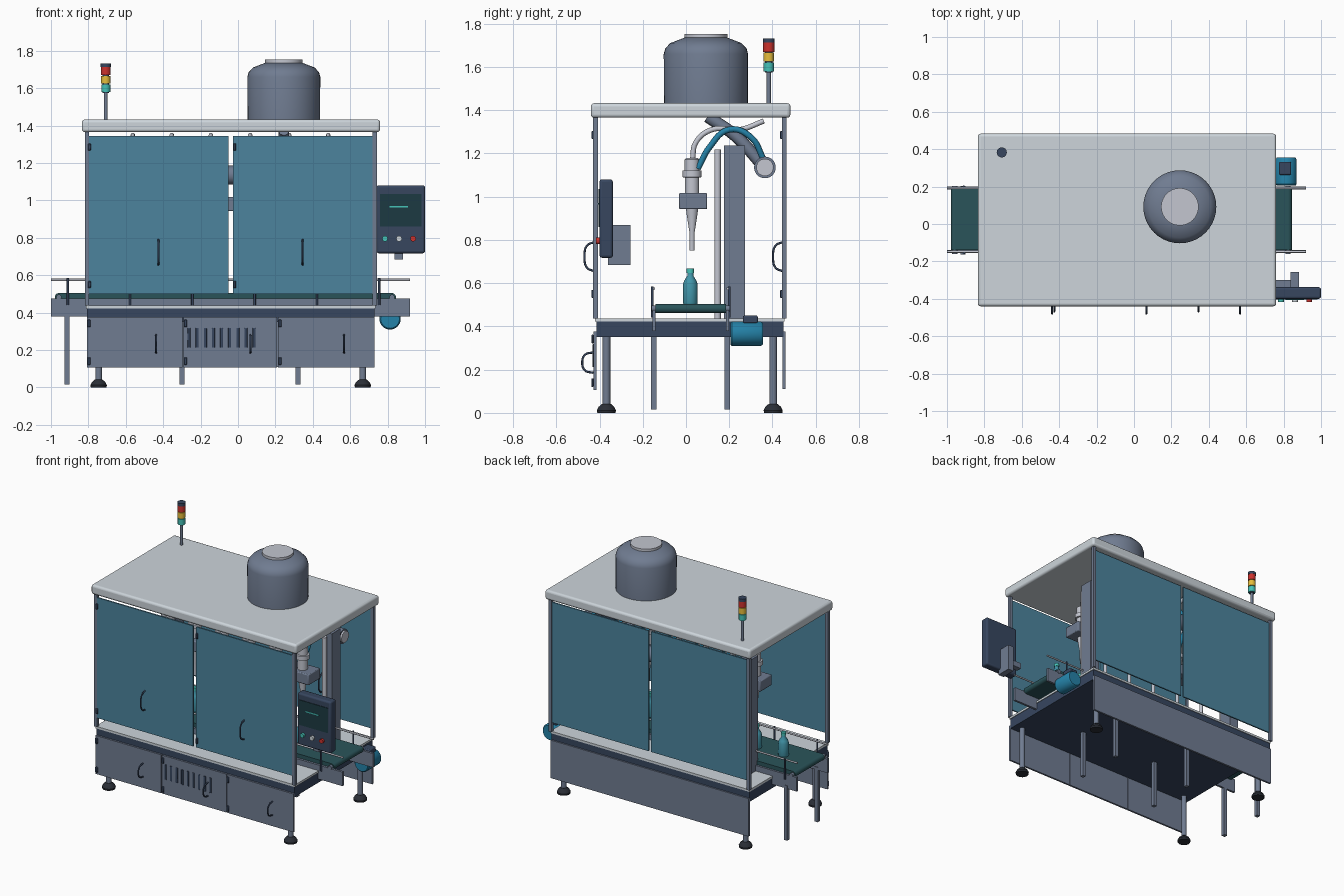
import bpy, bmesh, math
from mathutils import Vector, Matrix

if "Cube" in bpy.data.objects:
    bpy.data.objects.remove(bpy.data.objects["Cube"])

# ---- colours (seen sRGB, converted to linear) ----
def mat(name, *rgb):
    m = bpy.data.materials.new(name)
    m.diffuse_color = [((c / 255 + 0.055) / 1.055) ** 2.4 for c in rgb] + [1]
    m.use_nodes = True
    m.node_tree.nodes["Principled BSDF"].inputs["Base Color"].default_value = m.diffuse_color
    return m

LIGHT = mat("light_panel", 205, 213, 219)
STEEL = mat("steel", 112, 124, 145)
DARK = mat("dark_blue", 55, 70, 95)
BLACK = mat("rubber", 42, 46, 54)
GLASS = mat("tinted_glass", 76, 132, 158)
BELT = mat("belt_green", 42, 84, 90)
BLUE = mat("motor_blue", 36, 130, 168)
SILVER = mat("silver", 195, 198, 208)
SCREEN = mat("screen", 28, 58, 66)
TEAL = mat("teal", 70, 195, 185)
BOTTLE = mat("bottle_teal", 66, 150, 170)
YELLOW = mat("yellow", 232, 190, 60)
RED = mat("red", 205, 50, 45)

# ---- helpers ----
def finish(name, bm, m, smooth=False, bevel=0, seg=3):
    me = bpy.data.meshes.new(name)
    bmesh.ops.recalc_face_normals(bm, faces=bm.faces)
    bm.to_mesh(me)
    bm.free()
    ob = bpy.data.objects.new(name, me)
    bpy.context.collection.objects.link(ob)
    me.materials.append(m)
    if bevel:
        b = ob.modifiers.new("bevel", "BEVEL")
        b.width, b.segments = bevel, seg
    if smooth or bevel:
        bpy.ops.object.select_all(action='DESELECT')
        ob.select_set(True)
        bpy.context.view_layer.objects.active = ob
        bpy.ops.object.shade_smooth_by_angle(angle=math.radians(35))
    return ob

def box(name, x, y, z, m, bevel=0, seg=3):
    """x, y, z are (min, max) pairs."""
    bm = bmesh.new()
    bmesh.ops.create_cube(bm, size=1)
    for v in bm.verts:
        v.co = [a[0] + (c + 0.5) * (a[1] - a[0]) for a, c in zip((x, y, z), v.co)]
    return finish(name, bm, m, bevel=bevel, seg=seg)

def lathe(name, profile, loc, m, axis='Z', n=32):
    """Solid of revolution from (radius, height) points, closed at both ends."""
    bm = bmesh.new()
    rings = [[bm.verts.new((r * math.cos(2 * math.pi * i / n), r * math.sin(2 * math.pi * i / n), h))
              for i in range(n)] for r, h in profile]
    for a, b in zip(rings, rings[1:]):
        for i in range(n):
            bm.faces.new((a[i], a[(i + 1) % n], b[(i + 1) % n], b[i]))
    bm.faces.new(rings[0])
    bm.faces.new(rings[-1])
    rot = {'Z': Matrix(), 'Y': Matrix.Rotation(-math.pi / 2, 4, 'X'), 'X': Matrix.Rotation(math.pi / 2, 4, 'Y')}[axis]
    bm.transform(Matrix.Translation(loc) @ rot)
    return finish(name, bm, m, smooth=True)

def cyl(name, loc, r, h, m, axis='Z', n=24):
    return lathe(name, [(r, 0), (r, h)], loc, m, axis, n)

def tube(name, pts, r, m, res=6):
    cu = bpy.data.curves.new(name, 'CURVE')
    cu.dimensions, cu.bevel_depth, cu.bevel_resolution = '3D', r, 2
    cu.resolution_u, cu.use_fill_caps = res, True
    s = cu.splines.new('BEZIER')
    s.bezier_points.add(len(pts) - 1)
    for p, co in zip(s.bezier_points, pts):
        p.co = co
        p.handle_left_type = p.handle_right_type = 'AUTO'
    cu.materials.append(m)
    ob = bpy.data.objects.new(name, cu)
    bpy.context.collection.objects.link(ob)
    bpy.ops.object.select_all(action='DESELECT')
    ob.select_set(True)
    bpy.context.view_layer.objects.active = ob
    bpy.ops.object.convert(target='MESH')
    bpy.ops.object.shade_smooth_by_angle(angle=math.radians(50))

def handle(name, x, y, z0, z1, d):
    h = z1 - z0
    tube(name, [(x, y, z0), (x, y - d * .75, z0 + h * .12), (x, y - d, z0 + h * .5),
                (x, y - d * .75, z1 - h * .12), (x, y, z1)], 0.005, DARK)

CX, CY = -0.04, 0.022

# ---- roof, deck and base ----
box("roof", (-.835, .76), (-.44, .483), (1.365, 1.432), LIGHT, .015)
box("base_tray", (-.808, .73), (-.415, .45), (.35, .422), DARK)
box("deck_plate", (-.812, .735), (-.42, .455), (.422, .437), LIGHT)

# ---- corner posts, legs and feet ----
for x in (-.807, .731):
    for y in (-.418, .454):
        box("corner_post", (x - .011, x + .011), (y - .011, y + .011), (.437, 1.366), STEEL)
for x in (-.745, .667):
    for y in (-.368, .403):
        cyl("leg", (x, y, .03), .018, .32, STEEL, n=20)
        lathe("foot", [(.042, 0), (.044, .012), (.036, .028), (.02, .042)], (x, y, 0), BLACK, n=24)

# ---- glass doors front and back, hinges and handles ----
for side, y in (("front", -.42), ("back", .452)):
    for x0, x1, hx in ((-.805, -.05, -.426), (-.028, .725, .345)):
        box(side + "_glass_door", (x0, x1), (y - .005, y + .005), (.5, 1.345), GLASS)
        handle(side + "_door_handle", hx, y - .004, .655, .79, .045)
        for z in (1.285, .55):
            box(side + "_door_hinge", (x0 + .003, x0 + .018), (y - .017, y - .004), (z - .019, z + .019), DARK, .003, 1)

# ---- cabinet doors, vents, back panel ----
for x0, x1, hx in ((-.808, -.297, -.438), (-.292, .209, .066), (.213, .73, .567)):
    box("cabinet_door", (x0, x1), (-.428, -.415), (.107, .376), STEEL)
    handle("cabinet_handle", hx, -.428, .185, .28, .052)
    for z in (.342, .14):
        box("cabinet_hinge", (x0 + .003, x0 + .02), (-.438, -.427), (z - .02, z + .02), DARK, .003, 1)
for i in range(9):
    x = -.262 + i * .0435
    box("vent_slot", (x - .008, x + .008), (-.432, -.427), (.212, .318), DARK, .004, 2)
box("back_panel", (-.808, .73), (.446, .46), (.11, .376), STEEL)

# ---- conveyor: belt, side rails, guides, legs ----
box("belt", (-.958, .823), (-.14, .186), (.461, .504), BELT)
for x in (-.958, .823):
    cyl("belt_roller", (x, -.14, .4825), .0215, .326, BELT, 'Y')
for y, s in ((-.148, -1), (.192, 1)):
    box("conveyor_side_rail", (-1, .92), (y - .008, y + .008), (.378, .476), STEEL)
    cyl("guide_rail", (-1, y, .575), .006, 1.92, SILVER, 'X', 12)
    for i in range(6):
        x = -.91 + i * .333
        cyl("guide_post", (x, y + s * .008, .44), .006, .145, DARK, n=12)
    for x in (-.915, -.3, .32):
        box("conveyor_leg", (x - .013, x + .013), (y - .014, y + .012), (.015, .4), STEEL)
    for x in (-.958, .823):
        cyl("roller_bearing", (x, y - .012, .4825), .014, .024, STEEL, 'Y', 16)

# ---- conveyor motor ----
lathe("motor", [(.05, 0), (.057, .008), (.057, .14), (.05, .15)], (.813, .205, .366), BLUE, 'Y')
box("motor_terminal_box", (.775, .84), (.263, .332), (.415, .45), DARK, .006, 2)

# ---- bottles on the belt ----
for i in range(8):
    lathe("bottle", [(.032, 0), (.034, .006), (.034, .09), (.028, .108), (.014, .13), (.014, .145),
                     ], (CX + (i - 3.5) * .209, .02, .504), BOTTLE, n=24)
    cyl("bottle_cap", (CX + (i - 3.5) * .209, .02, .647), .017, .02, TEAL, n=20)

# ---- filling gantry ----
for x in (-.645, .57):
    box("gantry_column", (x - .036, x + .036), (.175, .272), (.437, 1.236), STEEL)
    cyl("lift_rod", (x, .146, .437), .015, .78, SILVER, n=20)
box("nozzle_bar", (-.645, .57), (-.032, .098), (.942, 1.017), STEEL, .006, 2)
cyl("manifold", (-.65, .365, 1.135), .05, 1.215, STEEL, 'X', 32)
for x in (-.66, .565):
    cyl("manifold_cap", (x, .365, 1.135), .04, .012, SILVER, 'X', 32)

# nozzles with valve bodies and hoses
for i in range(6):
    x = CX + (i - 2.5) * .209
    lathe("nozzle", [(.011, .75), (.012, .835), (.026, .925), (.028, .945)], (x, .028, 0), SILVER, n=24)
    lathe("valve_body", [(.033, 1.015), (.033, 1.088), (.044, 1.09), (.044, 1.12), (.034, 1.122),
                         (.034, 1.172), (.026, 1.178)], (x, .028, 0), SILVER, n=24)
    tube("air_hose", [(x, .03, 1.17), (x, .045, 1.25), (x, .12, 1.31), (x, .25, 1.31), (x, .36, 1.35)], .012, SILVER)
    tube("product_hose", [(x + .015, .055, 1.13), (x + .02, .11, 1.23), (x + .02, .2, 1.31),
                          (x + .02, .3, 1.275), (x, .36, 1.17)], .014, BLUE)

# ---- tank on the roof and its outlet ----
T = (.245, .092, 0)
lathe("tank", [(.194, 1.43), (.195, 1.66), (.188, 1.685), (.165, 1.71), (.1, 1.735)], T, STEEL, n=40)
cyl("tank_lid", (T[0], T[1], 1.73), .1, .022, SILVER, n=40)
tube("tank_outlet", [(.245, .1, 1.37), (.245, .23, 1.28), (.245, .35, 1.15)], .028, STEEL)

# ---- signal tower ----
L = (-.707, .383)
cyl("tower_pole", (*L, 1.43), .01, .15, STEEL, n=16)
for name, z, h, r, m in (("teal", 1.578, .042, .024, TEAL), ("yellow", 1.624, .042, .025, YELLOW),
                         ("red", 1.67, .042, .026, RED), ("cap", 1.712, .02, .027, DARK)):
    cyl("tower_" + name, (*L, z), r, h, m, n=24)
cyl("tower_core", (*L, 1.575), .018, .14, DARK, n=16)

# ---- operator panel ----
box("operator_panel", (.74, 1), (-.4, -.338), (.717, 1.08), DARK, .012)
box("panel_bracket", (.838, .882), (-.36, -.256), (.683, .87), STEEL)
box("panel_arm", (.735, .84), (-.338, -.3), (.76, .8), STEEL)
box("panel_screen", (.758, .98), (-.404, -.398), (.86, 1.035), SCREEN)
box("screen_bar", (.81, .91), (-.406, -.403), (.963, .971), TEAL)
for x, name, m in ((.786, "start", TEAL), (.861, "reset", LIGHT), (.936, "stop", RED)):
    cyl(name + "_button", (x, -.416, .795), .015, .02, m, 'Y', 20)
